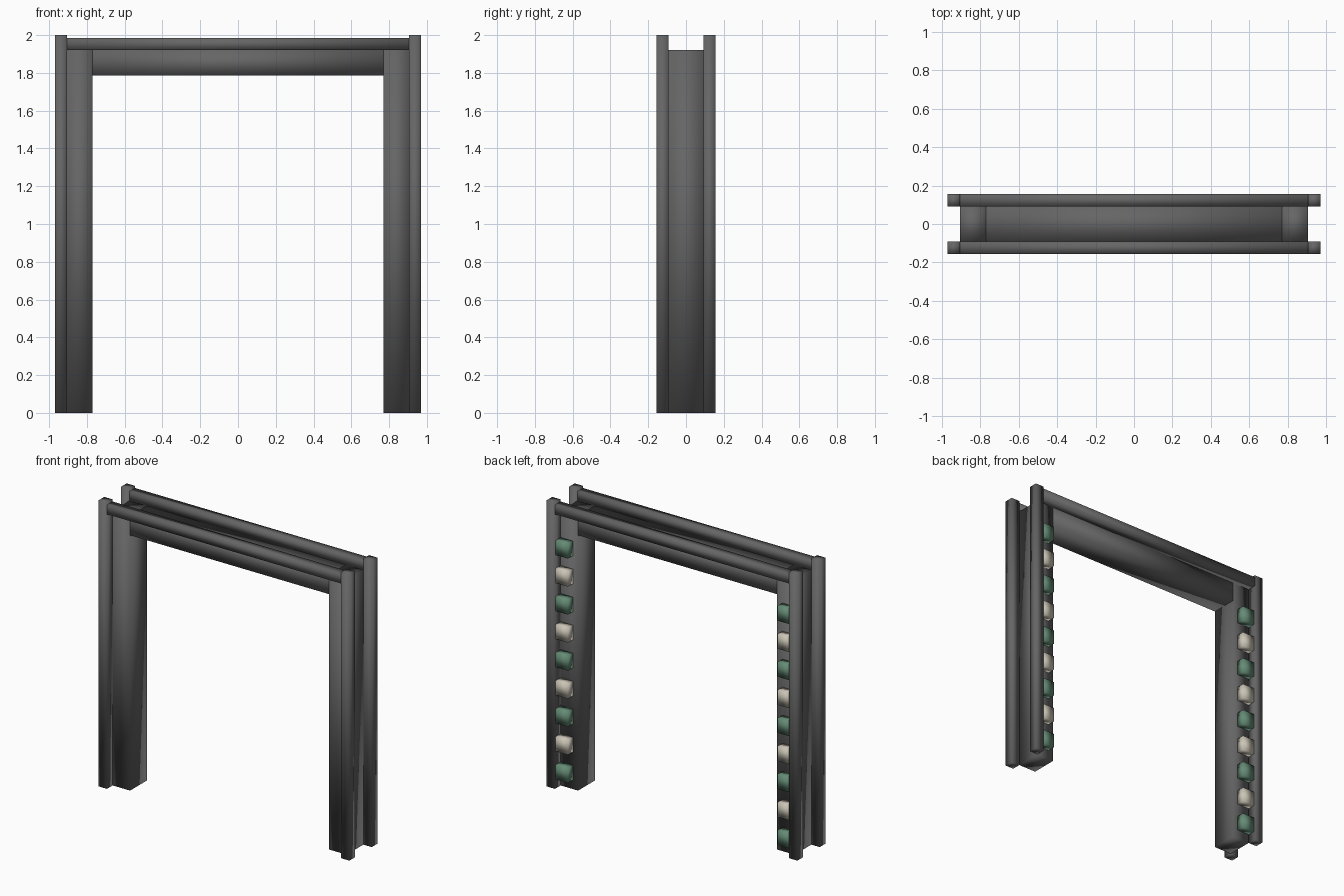
import bpy

cube = bpy.data.objects.get("Cube")
if cube:
    bpy.data.objects.remove(cube, do_unlink=True)


def material(name, rgb):
    mat = bpy.data.materials.new(name)
    mat.use_nodes = True
    colour = (*rgb, 1)
    mat.diffuse_color = colour
    mat.node_tree.nodes["Principled BSDF"].inputs["Base Color"].default_value = colour
    return mat


grey = material("dark_grey", (0.13, 0.13, 0.13))
green = material("muted_green", (0.13, 0.26, 0.18))
cream = material("cream", (0.6, 0.56, 0.47))


def box(name, low, high, mat):
    """Softly shaded box between two opposite corners."""
    bpy.ops.mesh.primitive_cube_add(size=1)
    obj = bpy.context.object
    obj.name = name
    for v in obj.data.vertices:
        v.co = [b if c > 0 else a for a, b, c in zip(low, high, v.co)]
    obj.data.materials.append(mat)
    bpy.ops.object.shade_smooth()
    return obj


def sided(name, side, x0, x1, y0, y1, z0, z1, mat):
    """Box placed on the left (side=1) or mirrored to the right (side=-1)."""
    xs = sorted((side * x0, side * x1))
    return box(name, (xs[0], y0, z0), (xs[1], y1, z1), mat)


INNER, MID, OUTER = 0.77, 0.905, 0.97
CORE, EDGE = 0.092, 0.155
BEAM_TOP = 1.92

# Lintel between the two main posts
box("crossbeam", (-INNER, -CORE, 1.785), (INNER, CORE, BEAM_TOP), grey)

# Round-shaded rails along the front and back of the lintel
for label, y0, y1 in (("front", -EDGE, -CORE), ("back", CORE, EDGE)):
    box(label + "_rail", (-MID, y0, BEAM_TOP), (MID, y1, 1.985), grey)

for side, side_name in ((1, "left"), (-1, "right")):
    # Main post and its two slim corner posts
    sided(side_name + "_main_post", side, INNER, MID, -CORE, CORE, 0, BEAM_TOP, grey)
    for label, y0, y1 in (("front", -EDGE, -CORE), ("back", CORE, EDGE)):
        sided(f"{side_name}_{label}_corner_post", side, MID, OUTER, y0, y1, 0, 2, grey)

    # Column of alternating lamps on the back of the post
    for i in range(9):
        z = 0.115 + 0.196 * i
        sided(f"{side_name}_lamp_{i + 1}", side, 0.81, MID, CORE, 0.147,
              z - 0.051, z + 0.051, cream if i % 2 else green)
